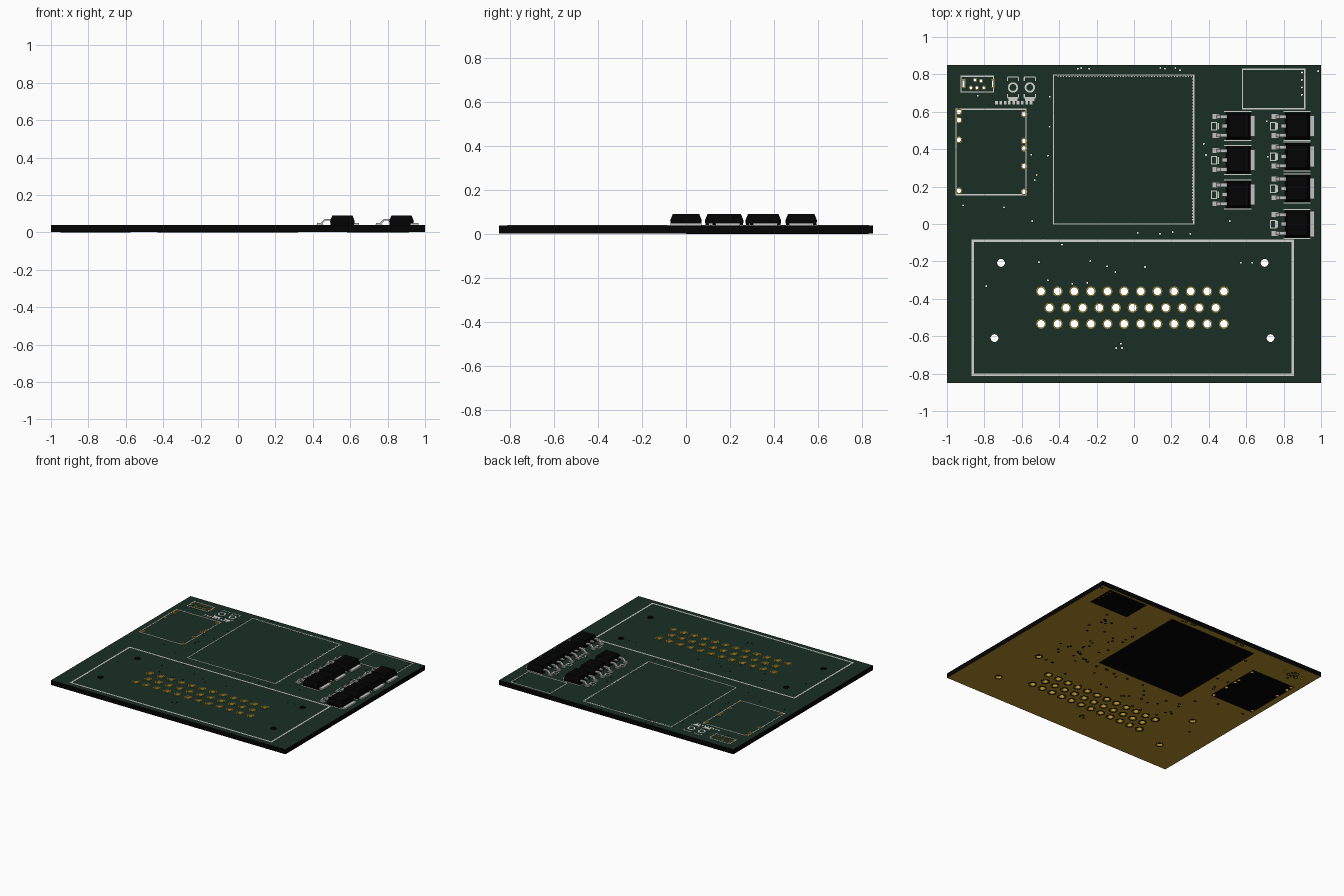
import bpy, bmesh, math, random

cube = bpy.data.objects.get("Cube")
if cube:
    bpy.data.objects.remove(cube, do_unlink=True)


def material(name, rgb):
    m = bpy.data.materials.new(name)
    m.use_nodes = True
    m.diffuse_color = (*rgb, 1)
    b = next(n for n in m.node_tree.nodes if n.type == 'BSDF_PRINCIPLED')
    b.inputs["Base Color"].default_value = (*rgb, 1)
    b.inputs["Roughness"].default_value = 0.6
    return m


MASK = material("dark green mask", (0.010, 0.028, 0.018))
CORE = material("black core", (0.001, 0.001, 0.001))
GOLD = material("gold copper", (0.44, 0.27, 0.025))
SILK = material("off white print", (0.65, 0.65, 0.62))
PLASTIC = material("black plastic", (0.001, 0.001, 0.001))
TIN = material("grey tin", (0.55, 0.55, 0.55))

BOT, TOP = 0.002, 0.038      # board faces
EPS = 0.0015                 # plate thickness


def finish(name, bm, *mats):
    bmesh.ops.recalc_face_normals(bm, faces=bm.faces)
    me = bpy.data.meshes.new(name)
    bm.to_mesh(me)
    bm.free()
    for m in mats:
        me.materials.append(m)
    ob = bpy.data.objects.new(name, me)
    bpy.context.collection.objects.link(ob)
    return ob


def loft(bm, sections):
    """Closed solid through rings of equal point count."""
    rings = [[bm.verts.new(p) for p in s] for s in sections]
    n = len(rings[0])
    for a, b in zip(rings, rings[1:]):
        for i in range(n):
            bm.faces.new((a[i], a[(i + 1) % n], b[(i + 1) % n], b[i]))
    bm.faces.new(rings[0][::-1])
    bm.faces.new(rings[-1])


def rect(x0, x1, y0, y1, z):
    return [(x0, y0, z), (x1, y0, z), (x1, y1, z), (x0, y1, z)]


def box(bm, x0, x1, y0, y1, z0, z1):
    loft(bm, [rect(x0, x1, y0, y1, z0), rect(x0, x1, y0, y1, z1)])


def plate(bm, x0, x1, y0, y1):
    box(bm, x0, x1, y0, y1, TOP, TOP + EPS)


def frame(bm, x0, x1, y0, y1, w):
    """Thin printed outline on the board top."""
    h = w / 2
    for y in (y0, y1):
        plate(bm, x0 - h, x1 + h, y - h, y + h)
    for x in (x0, x1):
        plate(bm, x - h, x + h, y0 + h, y1 - h)


def circle(x, y, z, r, n):
    return [(x + r * math.cos(2 * math.pi * i / n), y + r * math.sin(2 * math.pi * i / n), z)
            for i in range(n)]


def annulus(bm, x, y, r0, r1, z0, z1, n=20):
    rings = [[bm.verts.new(p) for p in circle(x, y, z, r, n)]
             for r, z in ((r0, z0), (r1, z0), (r1, z1), (r0, z1))]
    for k in range(4):
        a, b = rings[k], rings[(k + 1) % 4]
        for i in range(n):
            bm.faces.new((a[i], a[(i + 1) % n], b[(i + 1) % n], b[i]))


def drill(ob, cutter):
    mod = ob.modifiers.new("holes", 'BOOLEAN')
    mod.operation, mod.solver, mod.object = 'DIFFERENCE', 'EXACT', cutter
    dg = bpy.context.evaluated_depsgraph_get()
    mesh = bpy.data.meshes.new_from_object(ob.evaluated_get(dg))
    ob.modifiers.clear()
    ob.data = mesh


# Hole positions
pins = [(-0.497 + 0.0889 * i, y) for y in (-0.36, -0.534) for i in range(12)]
pins += [(-0.452 + 0.0889 * i, -0.448) for i in range(11)]
mounts = [(-0.711, -0.208), (0.698, -0.208), (-0.746, -0.61), (0.73, -0.61)]
module_pins = [(-0.936, y) for y in (0.6, 0.556, 0.45, 0.178)]
module_pins += [(-0.588, y) for y in (0.588, 0.444, 0.404, 0.31, 0.172)]
header_pins = [(-0.85, 0.77), (-0.818, 0.765), (-0.872, 0.728), (-0.84, 0.728), (-0.802, 0.728)]
slots = (-0.911, -0.754)
vias = [(-.3, .83), (-.283, .834), (-.24, .83), (.14, .834), (.166, .83), (.22, .834), (.246, .823),
        (-.45, .68), (-.452, .52), (-.46, .364), (-.52, .262), (-.53, .235), (-.695, .09),
        (-.914, .1), (-.545, .016), (-.487, -.085), (-.385, -.11), (-.508, -.203), (-.79, -.332),
        (-.46, -.3), (-.235, -.198), (-.144, -.225), (-.1, -.257), (.059, -.23), (.021, -.048),
        (.139, -.053), (.208, -.043), (.3, -.053), (.513, .016), (.572, -.208), (.631, -.208),
        (.374, .428), (.385, .369), (-.096, -.663), (-.064, -.663), (.984, .818), (-.835, .685),
        (-.25, -.315), (-.33, -.32), (-.07, -.64), (.44, .29), (-.55, .37), (.71, .55), (.715, .36)]
vias += [(0.898, 0.69 + 0.04 * i) for i in range(4)]

# Circuit board: mask above, copper below, core on the edges
bm = bmesh.new()
box(bm, -1, 1, -0.85, 0.85, BOT, TOP)
for f in bm.faces:
    z = f.calc_center_median().z
    f.material_index = 0 if z > TOP - 0.001 else 2 if z < BOT + 0.001 else 1
board = finish("circuit_board", bm, MASK, CORE, GOLD)

# Bare windows in the underside copper
bm = bmesh.new()
for x0, x1, y0, y1 in ((-0.43, 0.32, 0, 0.797), (0.583, 0.915, 0.615, 0.83),
                       (-0.95, -0.575, 0.155, 0.615)):
    box(bm, x0, x1, y0, y1, 0, BOT)
for f in bm.faces:
    f.material_index = 1
windows = finish("underside_windows", bm, MASK, CORE, GOLD)

# Drill: the lower half of each hole is plated, the upper half by kind
bm = bmesh.new()
for pts, r, n, upper in ((pins, 0.0205, 16, 2), (mounts, 0.021, 16, 1), (module_pins, 0.0125, 12, 2),
                         (header_pins, 0.008, 8, 2), (vias, 0.0048, 8, 1)):
    for x, y in pts:
        start = len(bm.faces)
        loft(bm, [circle(x, y, z, r, n) for z in (-0.1, 0.02, 0.1)])
        bm.faces.ensure_lookup_table()
        for f in bm.faces[start:]:
            f.material_index = upper if f.calc_center_median().z > 0.02 else 2
for x in slots:
    start = len(bm.faces)
    box(bm, x - 0.005, x + 0.005, 0.732, 0.768, -0.1, 0.1)
    bm.faces.ensure_lookup_table()
    for f in bm.faces[start:]:
        f.material_index = 2
cutter = finish("hole_cutter", bm, MASK, CORE, GOLD)
cutter.hide_render = True
for part in (board, windows):
    drill(part, cutter)
bpy.data.objects.remove(cutter, do_unlink=True)

# Gold pads around the holes
bm = bmesh.new()
for pts, r0, r1 in ((pins, 0.0205, 0.0265), (module_pins, 0.0125, 0.0175), (header_pins, 0.008, 0.0115)):
    for x, y in pts:
        annulus(bm, x, y, r0, r1, TOP, TOP + EPS)
for x in slots:
    for s in (-1, 1):
        plate(bm, x + s * 0.007 - 0.002, x + s * 0.007 + 0.002, 0.726, 0.774)
        plate(bm, x - 0.005, x + 0.005, 0.75 + s * 0.021 - 0.003, 0.75 + s * 0.021 + 0.003)
finish("gold_pads", bm, GOLD)

# Thin clearance rings and specks in the underside copper
random.seed(4)
specks = [(random.uniform(0.36, 0.7), random.uniform(-0.1, 0.58)) for i in range(28)]
specks += [(random.uniform(-0.55, 0.5), random.uniform(-0.3, -0.03)) for i in range(16)]
bm = bmesh.new()
for pts, r0, r1 in ((pins, 0.0285, 0.0325), (mounts, 0.026, 0.029), (vias, 0.005, 0.010),
                    (header_pins, 0.0115, 0.015), (specks, 0.002, 0.009)):
    for x, y in pts:
        annulus(bm, x, y, r0, r1, 0.0005, BOT, 14)
finish("underside_clearances", bm, CORE)

# Printed outlines
bm = bmesh.new()
frame(bm, -0.861, 0.848, -0.805, -0.09, 0.013)
frame(bm, -0.43, 0.32, 0, 0.797, 0.007)
frame(bm, -0.952, -0.577, 0.157, 0.613, 0.007)
frame(bm, 0.58, 0.913, 0.617, 0.828, 0.007)
frame(bm, -0.925, -0.752, 0.705, 0.79, 0.006)
for i in range(48):                                   # edge ticks of the large outline
    x, y = -0.41 + 0.0152 * i, 0.02 + 0.016 * i
    plate(bm, x, x + 0.006, 0.786, 0.792)
    plate(bm, 0.311, 0.316, y, y + 0.006)
for x in (-0.647, -0.557):                            # push button marks
    annulus(bm, x, 0.73, 0.018, 0.028, TOP, TOP + EPS)
    for s in (-1, 1):
        plate(bm, x - 0.03, x + 0.03, 0.73 + s * 0.055 - 0.003, 0.73 + s * 0.055 + 0.003)
        for y in (0.765, 0.677):
            plate(bm, x + s * 0.03 - 0.003, x + s * 0.03 + 0.003, y, y + 0.018)
    plate(bm, x - 0.025, x + 0.025, 0.657, 0.672)
for i in range(9):                                    # dashes below the buttons
    plate(bm, -0.742 + 0.023 * i, -0.728 + 0.023 * i, 0.64, 0.658)
finish("printed_outlines", bm, SILK)


def transistor(number, x, y, wide_tab):
    """Power transistor; x is the leading edge of its body."""
    bm = bmesh.new()
    loft(bm, [rect(x + i, x + 0.132 - i, y - 0.072 + i, y + 0.072 - i, z)
              for i, z in ((0.003, TOP + 0.002), (0, 0.06), (0.012, 0.09))])
    finish(f"transistor_body_{number}", bm, PLASTIC)

    # Heat tab, bent leads and solder pads
    bm = bmesh.new()
    h = 0.07 if wide_tab else 0.056
    box(bm, x + 0.115, x + 0.156, y - h, y + h, TOP, TOP + 0.011)
    side = [(0.01, 0.07), (-0.03, 0.07), (-0.05, 0.049), (-0.07, 0.049),
            (-0.07, 0.041), (-0.046, 0.041), (-0.026, 0.062), (0.01, 0.062)]
    for s in (-1, 1):
        c = y + s * 0.05
        loft(bm, [[(x + px, c + w, pz) for px, pz in side] for w in (-0.01, 0.01)])
        box(bm, x - 0.072, x - 0.035, c - 0.013, c + 0.013, TOP, TOP + 0.003)
    box(bm, x - 0.022, x + 0.01, y - 0.01, y + 0.01, 0.062, 0.07)
    finish(f"transistor_metal_{number}", bm, TIN)

    # Printed marks around the body and beside the leads
    bm = bmesh.new()
    for s in (-1, 1):
        c = y + s * 0.077
        plate(bm, x - 0.01, x + 0.135, c - 0.003, c + 0.003)
    frame(bm, x - 0.078, x - 0.05, y - 0.022, y + 0.018, 0.006)
    plate(bm, x - 0.045, x - 0.038, y - 0.02, y + 0.016)
    finish(f"transistor_outline_{number}", bm, SILK)


places = [(0.492, y, False) for y in (0.524, 0.342, 0.158)]
places += [(0.808, y, y < 0.1) for y in (0.524, 0.361, 0.19, 0.0)]
for number, place in enumerate(places, 1):
    transistor(number, *place)
